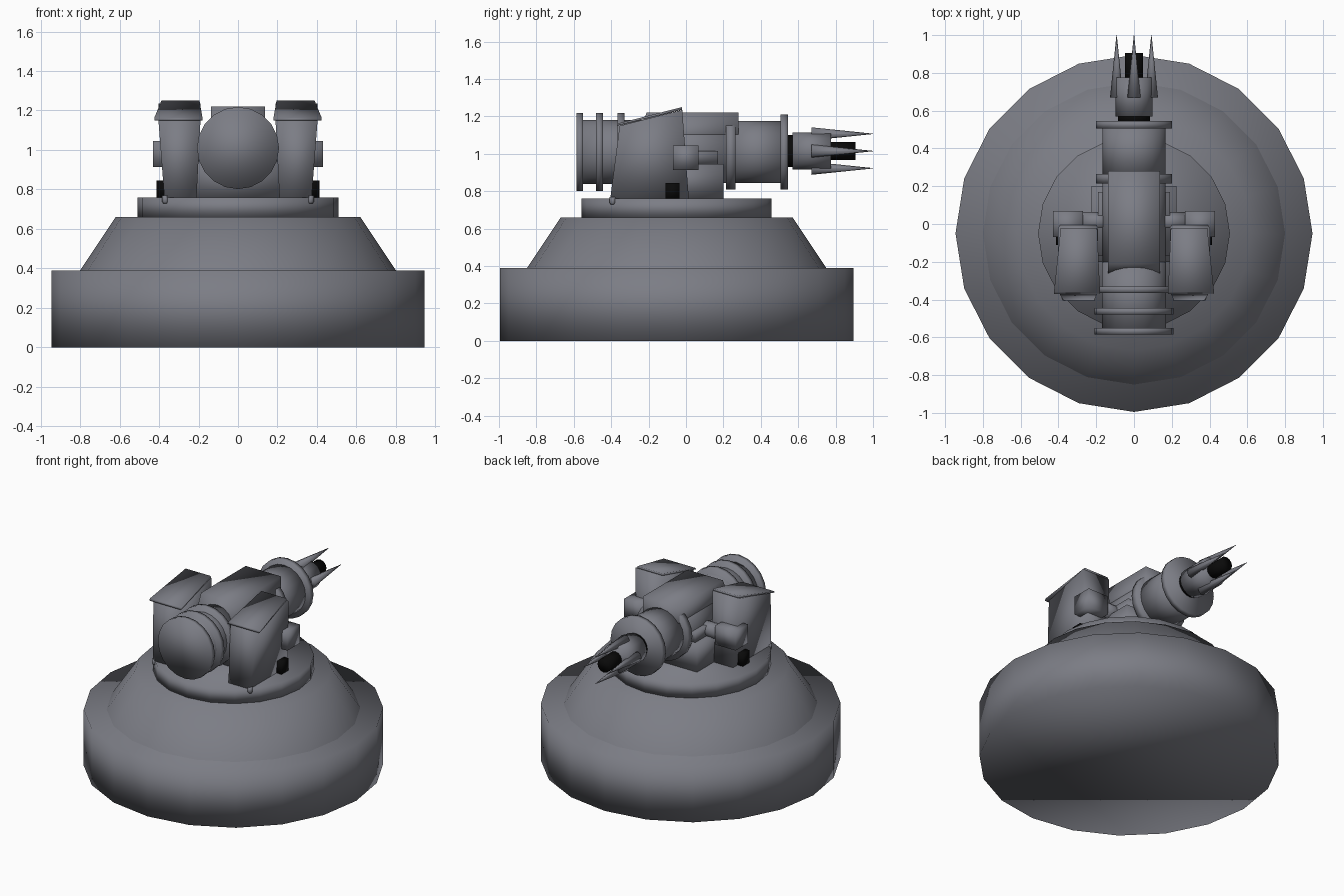
import bpy, bmesh, math
from mathutils import Vector

if "Cube" in bpy.data.objects:
    bpy.data.objects.remove(bpy.data.objects["Cube"])

AXIS_Z = 1.01      # height of the gun axis
BASE_Y = -0.05     # centre of the round base

def material(name, *rgb):
    m = bpy.data.materials.new(name)
    m.diffuse_color = (*rgb, 1)
    m.use_nodes = True
    m.node_tree.nodes["Principled BSDF"].inputs["Base Color"].default_value = m.diffuse_color
    return m


black = material("black", 0.003, 0.003, 0.003)
steel = material("dark_steel", 0.20, 0.205, 0.235)


def finish(name, bm, smooth_angle=0, mat=None):
    bmesh.ops.recalc_face_normals(bm, faces=bm.faces)
    me = bpy.data.meshes.new(name)
    bm.to_mesh(me)
    bm.free()
    ob = bpy.data.objects.new(name, me)
    bpy.context.collection.objects.link(ob)
    me.materials.append(mat or steel)
    if smooth_angle:
        bpy.ops.object.select_all(action='DESELECT')
        bpy.context.view_layer.objects.active = ob
        ob.select_set(True)
        bpy.ops.object.shade_smooth_by_angle(angle=math.radians(smooth_angle))
    return ob


def lathe(name, profile, origin, axis='Z', sides=20, mat=None, smooth_angle=120):
    """Closed turned solid; profile is (radius, distance along axis)."""
    bm = bmesh.new()
    rings = []
    for r, d in profile:
        ring = []
        for i in range(sides):
            a = 2 * math.pi * i / sides
            c, s = r * math.cos(a), r * math.sin(a)
            p = {'Z': (c, s, d), 'Y': (c, d, s), 'X': (d, c, s)}[axis]
            ring.append(bm.verts.new(Vector(origin) + Vector(p)))
        rings.append(ring)
    for a, b in zip(rings, rings[1:]):
        for i in range(sides):
            j = (i + 1) % sides
            bm.faces.new((a[i], a[j], b[j], b[i]))
    bm.faces.new(rings[0])
    bm.faces.new(rings[-1])
    return finish(name, bm, smooth_angle, mat)


def hexa(name, bottom, top, mat=None):
    """Solid between two four-cornered loops."""
    bm = bmesh.new()
    a = [bm.verts.new(p) for p in bottom]
    b = [bm.verts.new(p) for p in top]
    bm.faces.new(a)
    bm.faces.new(b)
    for i in range(4):
        j = (i + 1) % 4
        bm.faces.new((a[i], a[j], b[j], b[i]))
    return finish(name, bm, mat=mat, smooth_angle=120)


def quad(x0, x1, y0, z0, y1, z1):
    """Loop with its front edge at y0, z0 and back edge at y1, z1."""
    return [(x0, y0, z0), (x1, y0, z0), (x1, y1, z1), (x0, y1, z1)]


def box(name, x, y, z, mat=None):
    return hexa(name, quad(*x, y[0], z[0], y[1], z[0]),
                quad(*x, y[0], z[1], y[1], z[1]), mat)


def mirror_x(ob):
    ob.modifiers.new("mirror", 'MIRROR')
    return ob


# Round base: drum, sloped collar, turntable (softly shaded all over)
lathe("base_drum", [(0.945, 0), (0.945, 0.39)], (0, BASE_Y, 0))
lathe("base_collar", [(0.80, 0.39), (0.62, 0.66)], (0, BASE_Y, 0))
lathe("turntable", [(0.508, 0.66), (0.508, 0.76)], (0, BASE_Y, 0))

# Pedestal carrying the gun
box("pedestal", (-0.225, 0.225), (-0.20, 0.20), (0.76, 0.945))
box("pedestal_step", (-0.19, 0.19), (-0.17, 0.17), (0.945, 1.016))

# Gun body: rear, middle and front tubes with flanges
gun = (0, 0, AXIS_Z)
lathe("rear_tube", [(0.17, -0.57), (0.17, -0.20)], gun, 'Y')
lathe("middle_tube", [(0.167, -0.20), (0.167, 0.24)], gun, 'Y')
lathe("front_tube", [(0.167, 0.24), (0.167, 0.53)], gun, 'Y')
for i, (r, y0, y1) in enumerate(((0.208, -0.585, -0.55), (0.208, -0.48, -0.445),
                                 (0.208, -0.365, -0.33), (0.20, 0.215, 0.265),
                                 (0.20, 0.505, 0.545))):
    lathe(f"flange_{i + 1}", [(r, y0), (r, y1)], gun, 'Y')

# Housing on top, with a sloped rear end
hexa("top_housing", quad(-0.137, 0.137, -0.30, 1.03, 0.28, 1.03),
     quad(-0.137, 0.137, -0.21, 1.22, 0.28, 1.22))

# Muzzle: dark neck, sleeve, dark core, four prongs
lathe("muzzle_neck", [(0.085, 0.53), (0.085, 0.60)], (0, 0, 1.015), 'Y', 16, black)
lathe("muzzle_sleeve", [(0.098, 0.57), (0.098, 0.775)], (0, 0, 1.015), 'Y', 16)
lathe("muzzle_core", [(0.048, 0.74), (0.048, 0.905)], (0, 0, 1.015), 'Y', 12, black)
for k in range(4):
    a = k * math.pi / 2
    lathe(f"prong_{k + 1}", [(0.035, 0.67), (0.001, 1.0)],
          (0.092 * math.cos(a), 0, 1.015 + 0.092 * math.sin(a)), 'Y', 8)

# Side shields with sloped overhanging caps
mirror_x(hexa("side_shield", quad(0.21, 0.373, -0.405, 0.76, 0.015, 0.76),
              quad(0.19, 0.403, -0.355, 1.15, -0.02, 1.235)))
mirror_x(hexa("shield_cap", quad(0.18, 0.424, -0.37, 1.15, -0.02, 1.236),
              quad(0.18, 0.424, -0.362, 1.163, -0.022, 1.25)))
# Narrow the cap towards the back
for v in bpy.data.objects["shield_cap"].data.vertices:
    if v.co.y > -0.1:
        v.co.x = 0.195 if v.co.x < 0.3 else 0.388

# Shield foot pegs, trunnion blocks, axles and dark clamps
mirror_x(lathe("shield_peg", [(0.010, 0.728), (0.016, 0.738), (0.016, 0.77)],
               (0.368, -0.392, 0), 'Z', 8))
mirror_x(box("trunnion_block", (0.27, 0.43), (-0.07, 0.068), (0.915, 1.045)))
mirror_x(lathe("trunnion_axle", [(0.05, 0.12), (0.05, 0.28)],
               (0, 0.013, 0.98), 'X', 12))
mirror_x(box("clamp", (0.33, 0.413), (-0.11, -0.035), (0.76, 0.845), black))
